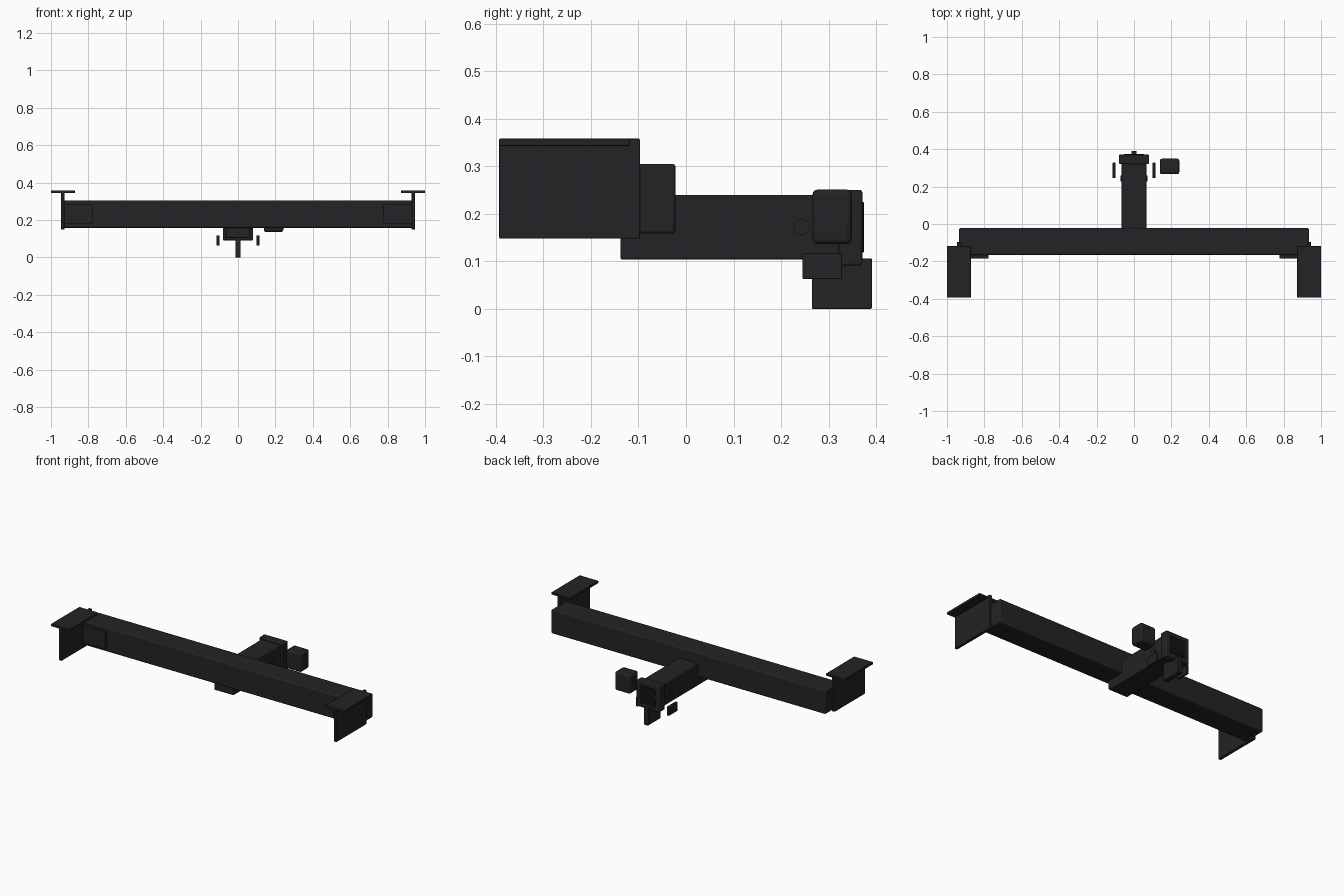
import bpy, bmesh, math
from mathutils import Matrix

if "Cube" in bpy.data.objects:
    bpy.data.objects.remove(bpy.data.objects["Cube"])


def material(name, c):
    m = bpy.data.materials.new(name)
    m.diffuse_color = (*c, 1)
    m.use_nodes = True
    m.node_tree.nodes["Principled BSDF"].inputs["Base Color"].default_value = m.diffuse_color
    return m


BLACK = material("black_steel", (0.016, 0.017, 0.018))
DARK = material("dark_opening", (0.006, 0.006, 0.007))


def finish(name, bm, mat, bevel=0.0, segments=2):
    me = bpy.data.meshes.new(name)
    bm.to_mesh(me)
    bm.free()
    ob = bpy.data.objects.new(name, me)
    bpy.context.collection.objects.link(ob)
    me.materials.append(mat)
    if bevel:
        mod = ob.modifiers.new("rounded_edges", 'BEVEL')
        mod.width = bevel
        mod.segments = segments
    bpy.ops.object.select_all(action='DESELECT')
    bpy.context.view_layer.objects.active = ob
    ob.select_set(True)
    bpy.ops.object.shade_smooth_by_angle(angle=math.radians(35))
    return ob


def box(name, x, y, z, bevel=0.002, segments=2, mat=BLACK):
    """Box given by its (min, max) range on each axis."""
    bm = bmesh.new()
    bmesh.ops.create_cube(bm, size=1)
    for v in bm.verts:
        v.co = [r[0] + (c + 0.5) * (r[1] - r[0]) for c, r in zip(v.co, (x, y, z))]
    return finish(name, bm, mat, bevel, segments)


# main cross tube
box("cross_tube", (-0.935, 0.935), (-0.165, -0.022), (0.158, 0.305), 0.007, 3)

# receiver tube running back under the cross tube
box("receiver_tube", (-0.066, 0.066), (-0.138, 0.36), (0.104, 0.24), 0.004, 3)
box("receiver_collar", (-0.08, 0.08), (0.321, 0.371), (0.091, 0.25), 0.005, 3)
box("receiver_opening", (-0.053, 0.053), (0.34, 0.374), (0.119, 0.225), 0.001, 1, DARK)

# hitch pin through the receiver
bm = bmesh.new()
bmesh.ops.create_cone(bm, cap_ends=True, segments=24, radius1=0.017, radius2=0.017, depth=0.142,
                      matrix=Matrix.Translation((0, 0.243, 0.172)) @ Matrix.Rotation(math.pi / 2, 4, 'Y'))
finish("hitch_pin", bm, BLACK)

# safety chain plates under the receiver
box("chain_plate", (-0.014, 0.014), (0.265, 0.391), (0.0, 0.106))

# wiring socket housing beside the receiver
box("wiring_socket", (0.138, 0.242), (0.266, 0.349), (0.136, 0.251), 0.011, 3)

# parts repeated on both sides
for side, s in (("left", -1), ("right", 1)):
    def both(a, b):
        return tuple(sorted((s * a, s * b)))
    box(side + "_chain_tab", both(0.1, 0.114), (0.245, 0.328), (0.063, 0.118))
    box(side + "_mount_plate", both(0.928, 0.946), (-0.393, -0.097), (0.148, 0.358))
    box(side + "_mount_flange", both(0.872, 1.0), (-0.393, -0.118), (0.343, 0.358))
    box(side + "_gusset", both(0.778, 0.932), (-0.184, -0.16), (0.18, 0.286))
